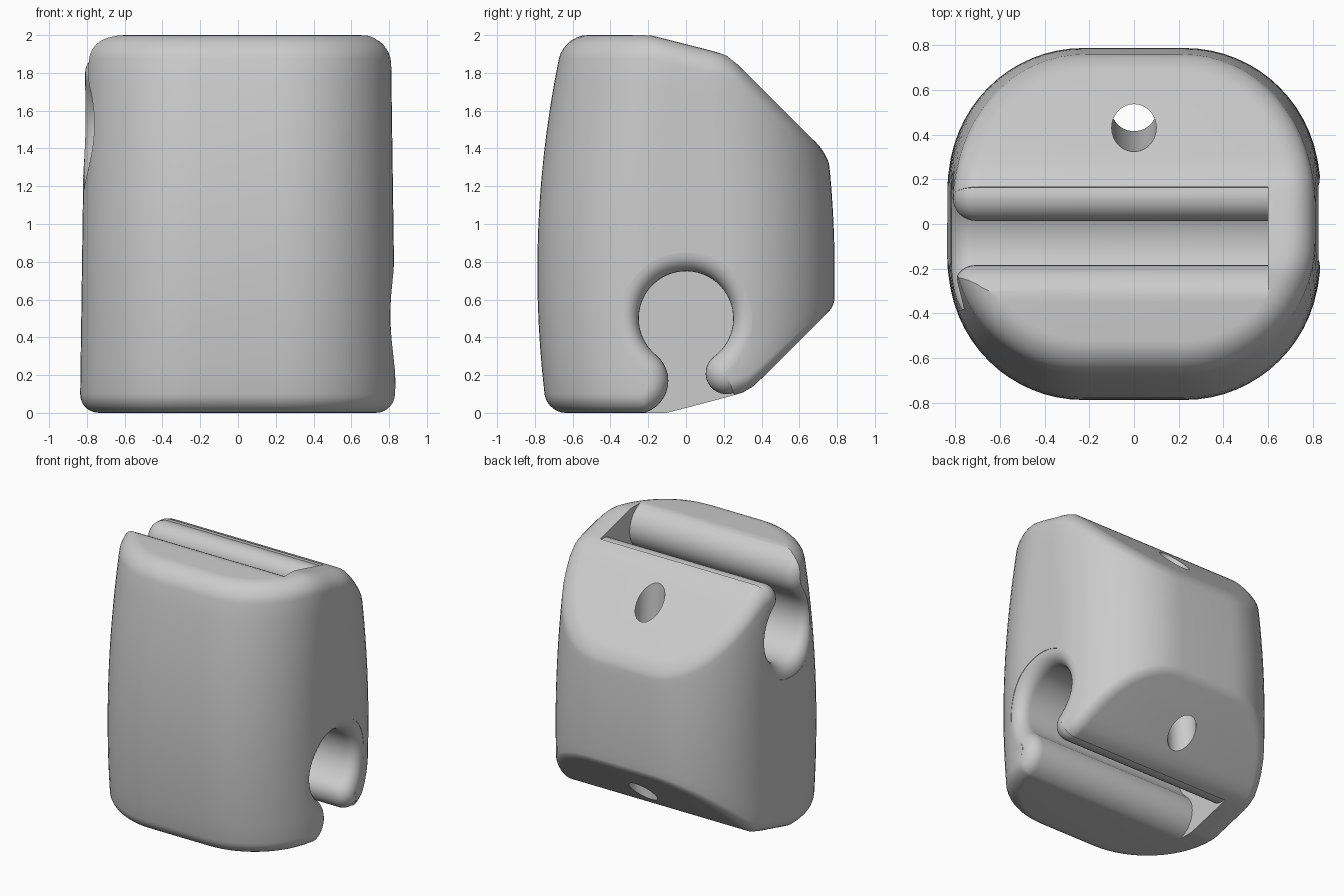
import bpy, bmesh
from math import sin, cos, pi, radians, sqrt, atan2, hypot
from mathutils import Vector

cube = bpy.data.objects.get("Cube")
if cube:
    bpy.data.objects.remove(cube, do_unlink=True)

CORNER = 0.6    # plan corner radius
RIM = 0.1       # fillet round the edges and slot mouths
SHIFT = -0.09   # the upper slot sits a little nearer the front

grey = bpy.data.materials.new("plain grey")
grey.use_nodes = True
grey.diffuse_color = (0.6, 0.6, 0.6, 1)
grey.node_tree.nodes["Principled BSDF"].inputs["Base Color"].default_value = (0.6, 0.6, 0.6, 1)


def make_object(name, bm):
    bmesh.ops.recalc_face_normals(bm, faces=bm.faces[:])
    mesh = bpy.data.meshes.new(name)
    bm.to_mesh(mesh)
    bm.free()
    mesh.materials.append(grey)
    ob = bpy.data.objects.new(name, mesh)
    bpy.context.collection.objects.link(ob)
    return ob


def bridge(bm, rings):
    n = len(rings[0])
    for a, b in zip(rings, rings[1:]):
        for i in range(n):
            j = (i + 1) % n
            bm.faces.new((a[i], a[j], b[j], b[i]))


# Body outline: slightly tapered sides, bowed front and back
def half_width(z):
    return 0.837 - 0.014 * z


def half_depth(z):
    return 0.787 - 0.09 * (z - 0.75) ** 2


def soft_max(a, b):
    return 0.5 * (a + b + sqrt((a - b) ** 2 + 0.0004))


def top_z(y):
    return 2 - soft_max(max(0, 0.25 * (y + 0.19)), y - 0.12)


def bottom_z(y):
    return soft_max(max(0, 0.26 * (y + 0.1)), y - 0.22)


# Half outline as (normal angle, position along the straight side)
ARC, SIDE = 16, 8
outline = [(-pi / 2 * (1 - i / ARC), -1) for i in range(ARC)]
outline += [(0, -1 + 2 * i / SIDE) for i in range(SIDE + 1)]
outline += [(pi / 2 * i / ARC, 1) for i in range(1, ARC + 1)]


def plan_point(spot, z, inset=0):
    angle, frac = spot
    x = half_width(z) - CORNER + (CORNER - inset) * cos(angle)
    y = (half_depth(z) - CORNER) * frac + (CORNER - inset) * sin(angle)
    return Vector((x, y, z))


def edge_point(spot, top, turn):
    """Point on the rounded edge; turn runs from wall (0) to cap (pi/2)."""
    radius = (0.125 if top else RIM) - 0.07 * max(0, sin(spot[0]))
    inset, drop = radius * (1 - cos(turn)), radius * (1 - sin(turn))
    z = 1.0
    for _ in range(15):
        p = plan_point(spot, z, inset)
        z = top_z(p.y) - drop if top else bottom_z(p.y) + drop
    return plan_point(spot, z, inset)


def make_body():
    bm = bmesh.new()
    turns = [pi / 2 * k / 7 for k in range(8)]
    halves = [[edge_point(s, False, t) for s in outline] for t in reversed(turns)]
    low = halves[-1]
    high = [edge_point(s, True, 0) for s in outline]
    for k in range(1, 14):
        halves.append([plan_point(s, a.z + (b.z - a.z) * k / 14)
                       for s, a, b in zip(outline, low, high)])
    halves += [[edge_point(s, True, t) for s in outline] for t in turns]
    rings = []
    for half in halves:
        mirrored = [Vector((-p.x, p.y, p.z)) for p in reversed(half)]
        rings.append([bm.verts.new(p) for p in half + mirrored])
    bridge(bm, rings)
    # Caps are strips running straight across the body
    n = len(rings[0])
    for ring in (rings[0], rings[-1]):
        for i in range(len(outline) - 1):
            bm.faces.new((ring[i], ring[i + 1], ring[n - 2 - i], ring[n - 1 - i]))
    return make_object("clip_body", bm)


# Keyhole section: round bore, two rounded lips, open below
BORE, FRONT_LIP, BACK_LIP = (0, 0.5), (-0.27, 0.17), (0.215, 0.21)


def arc(centre, radius, start, end, n):
    return [(centre[0] + radius * cos(start + (end - start) * i / n),
             centre[1] + radius * sin(start + (end - start) * i / n)) for i in range(n + 1)]


def toward_bore(lip):
    dy, dz = BORE[0] - lip[0], BORE[1] - lip[1]
    return atan2(dz, dy), hypot(dy, dz) - 0.25


def keyhole(flare):
    fa, fr = toward_bore(FRONT_LIP)
    ba, br = toward_bore(BACK_LIP)
    pts = [(-0.27, -0.12)]
    pts += arc(FRONT_LIP, fr - flare, -pi / 2, fa, 14)
    pts += arc(BORE, 0.25 + flare, fa + pi, ba - pi, 44)[1:]
    pts += arc(BACK_LIP, br - flare, ba, radians(290), 14)[1:]
    pts.append((0.3, -0.12))
    return pts


def make_slot(name, upper):
    bm = bmesh.new()
    shift = SHIFT if upper else 0
    steps = [(-0.15, RIM)]
    for k in range(9):
        t = pi / 2 * k / 8
        steps.append((RIM * (1 - cos(t)), RIM * (1 - sin(t))))
    steps.append((None, 0))      # blind end
    rings = []
    for depth, flare in steps:
        ring = []
        for y, z in keyhole(flare):
            y += shift
            z = 2 - z if upper else z
            if depth is None:
                x = -0.6
            else:
                # the mouth follows the curve of the side wall
                q = max(0, abs(y) - 0.185)
                x = half_width(z) - 0.003 - depth - (CORNER - sqrt(CORNER ** 2 - q * q))
            ring.append(bm.verts.new((-x if upper else x, y, z)))
        rings.append(ring)
    bridge(bm, rings)
    bm.faces.new(rings[0])
    bm.faces.new(rings[-1])
    bmesh.ops.triangulate(bm, faces=[f for f in bm.faces if len(f.verts) == 4])
    return make_object(name, bm)


def make_drill():
    # Slightly leaning hole through both sloped faces
    bm = bmesh.new()
    axis = Vector((0, 0.43 - 0.51, 1.69 - 0.29)).normalized()
    middle = Vector((0, 0.47, 0.99))
    rings = []
    for end in (-1.4, 1.4):
        rings.append([bm.verts.new(middle + axis * end + Vector((0.1 * cos(a), 0.1 * sin(a), 0)))
                      for a in (2 * pi * i / 40 for i in range(40))])
    bridge(bm, rings)
    for ring in rings:
        bm.faces.new(ring)
    return make_object("cord_hole_cutter", bm)


body = make_body()
cutters = [make_slot("lower_slot_cutter", False), make_slot("upper_slot_cutter", True), make_drill()]
bpy.context.view_layer.objects.active = body
for cutter in cutters:
    cutter.hide_render = True
    mod = body.modifiers.new(cutter.name, 'BOOLEAN')
    mod.operation = 'DIFFERENCE'
    mod.solver = 'EXACT'
    mod.object = cutter
    bpy.ops.object.modifier_apply(modifier=mod.name)
    bpy.data.objects.remove(cutter, do_unlink=True)

# Smooth curves, crisp cut edges
bpy.ops.object.select_all(action='DESELECT')
body.select_set(True)
bpy.ops.object.shade_smooth_by_angle(angle=radians(32))
